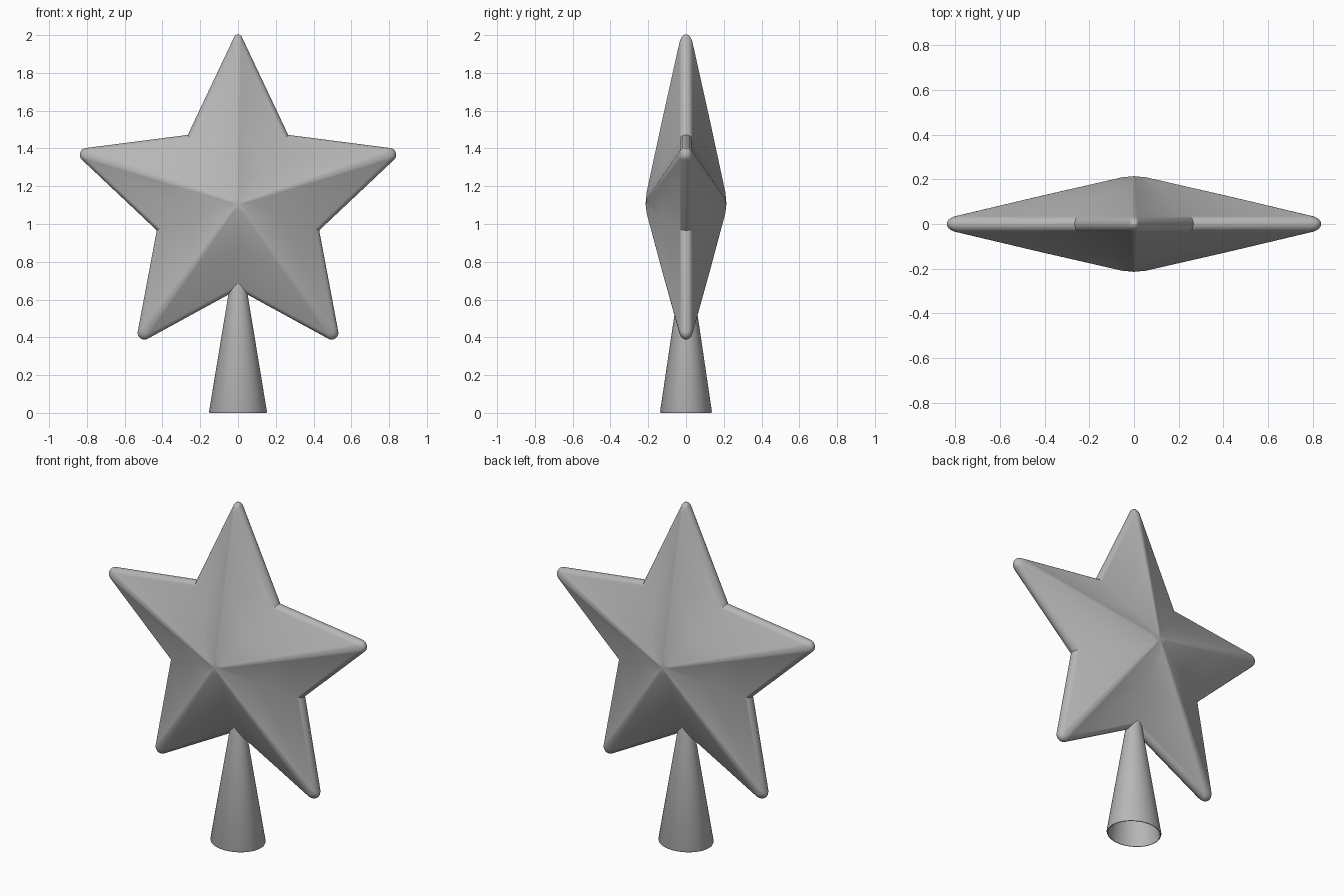
import bpy, bmesh
from math import sin, cos, pi, radians, atan2

if "Cube" in bpy.data.objects:
    bpy.data.objects.remove(bpy.data.objects["Cube"])

CZ, R_TIP, R_IN = 1.106, 0.927, 0.452      # star centre height, sharp tip and notch radii
RIDGE_Y, TIP_ROUND, EDGE_ROUND, N_ARC = 0.226, 0.036, 0.038, 9
HALF = atan2(R_IN * sin(pi / 5), R_TIP - R_IN * cos(pi / 5))   # half angle of a point
INRADIUS = R_TIP * sin(HALF)

grey = bpy.data.materials.new("dark_grey")
grey.diffuse_color = (0.47, 0.47, 0.47, 1)
grey.use_nodes = True
grey.node_tree.nodes["Principled BSDF"].inputs["Base Color"].default_value = grey.diffuse_color


def finish(bm, name, angle):
    bmesh.ops.recalc_face_normals(bm, faces=bm.faces[:])
    mesh = bpy.data.meshes.new(name)
    bm.to_mesh(mesh)
    bm.free()
    mesh.materials.append(grey)
    ob = bpy.data.objects.new(name, mesh)
    bpy.context.collection.objects.link(ob)
    bpy.ops.object.select_all(action='DESELECT')
    ob.select_set(True)
    bpy.context.view_layer.objects.active = ob
    bpy.ops.object.shade_smooth_by_angle(angle=radians(angle))
    return ob


def star_outline(s, rt):
    """Scaled star outline with rounded points, as (x, z) pairs."""
    pts = []
    for k in range(5):
        a = pi / 2 - k * 2 * pi / 5
        r = rt * (0.6 if k == 0 else 1)          # the top point is sharper
        rc = s * R_TIP - r / sin(HALF)
        for i in range(N_ARC):
            b = a + (pi / 2 - HALF) * (1 - 2 * i / (N_ARC - 1))
            pts.append((rc * cos(a) + r * cos(b), CZ + rc * sin(a) + r * sin(b)))
        pts.append((s * R_IN * cos(a - pi / 5), CZ + s * R_IN * sin(a - pi / 5)))
    return pts


def bridge(bm, r1, r2):
    n = len(r1)
    for i in range(n):
        j = (i + 1) % n
        bm.faces.new((r1[i], r1[j], r2[j], r2[i]))


# Faceted star: rounded rim, sloping facets and a soft centre peak on each side
levels = [(0.07, 0.209, 0.007), (0.5, RIDGE_Y - 0.5 * 0.2026, 0.016)]
for i in range(4, -1, -1):
    t = radians(63) * i / 4
    d = EDGE_ROUND * (1 - cos(t))
    levels.append((1 - d / INRADIUS, EDGE_ROUND * sin(t), TIP_ROUND - 0.5 * d))
profile = [(s, -y, r) for s, y, r in levels] + levels[-2::-1]

bm = bmesh.new()
rings = [[bm.verts.new((x, y, z)) for x, z in star_outline(s, r)] for s, y, r in profile]
for r1, r2 in zip(rings, rings[1:]):
    bridge(bm, r1, r2)
for ring, y in ((rings[0], -0.214), (rings[-1], 0.214)):
    peak = bm.verts.new((0, y, CZ))
    for i in range(len(ring)):
        bm.faces.new((ring[i], ring[(i + 1) % len(ring)], peak))
finish(bm, "star", 26)

# Hollow tapered socket, slightly oval, running up into the star
bm = bmesh.new()
N = 48
socket = []
for rx, ry, z in ((0.034, 0.030, 0.73), (0.153, 0.137, 0.008), (0.150, 0.134, 0.0),
                  (0.146, 0.130, 0.0), (0.028, 0.024, 0.72)):
    socket.append([bm.verts.new((rx * cos(2 * pi * i / N), ry * sin(2 * pi * i / N), z))
                   for i in range(N)])
for r1, r2 in zip(socket, socket[1:]):
    bridge(bm, r1, r2)
bm.faces.new(socket[0])
bm.faces.new(socket[-1])
finish(bm, "socket", 35)
